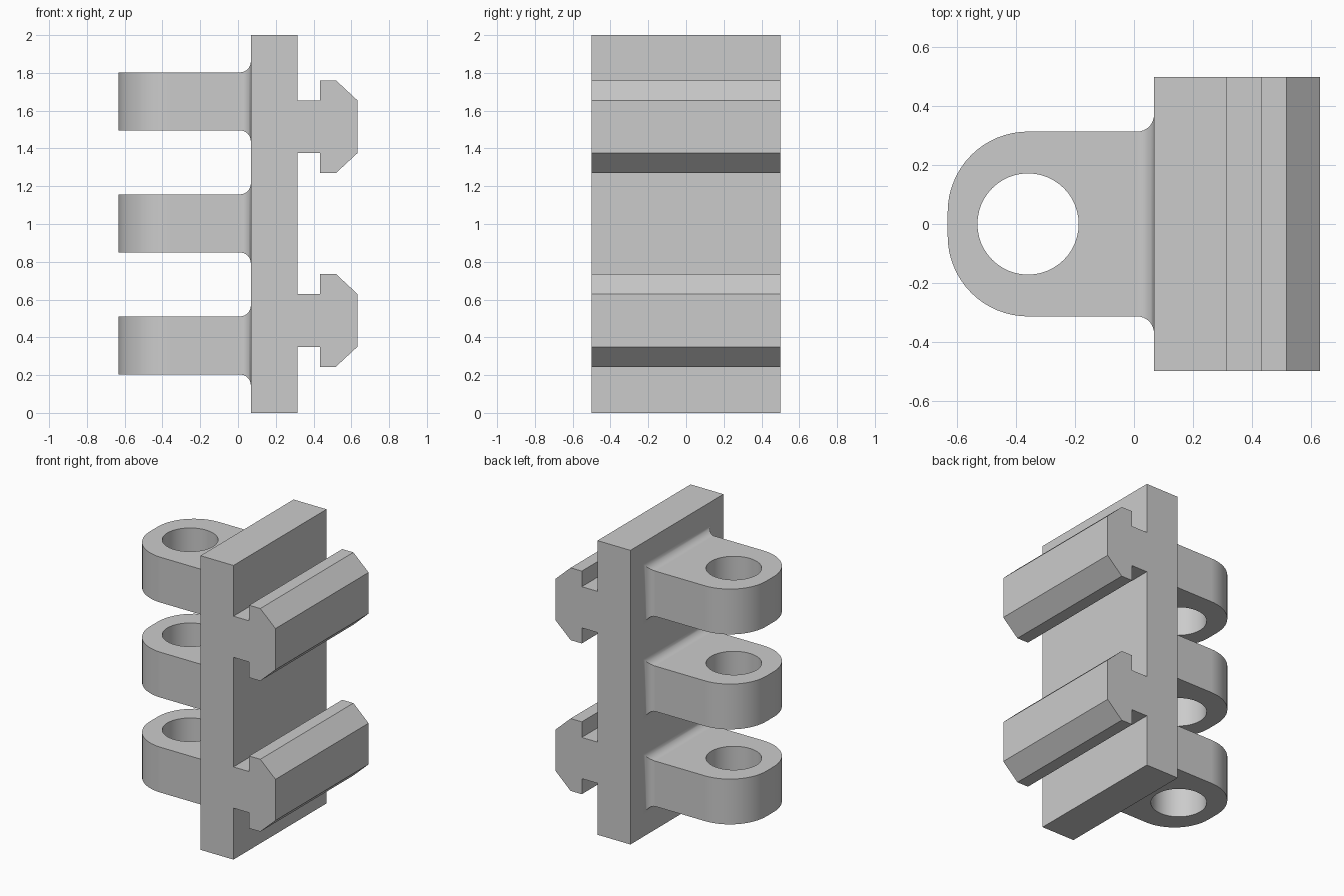
import bpy, bmesh
from math import sin, cos, pi, radians

cube = bpy.data.objects.get("Cube")
if cube:
    bpy.data.objects.remove(cube, do_unlink=True)

grey = bpy.data.materials.new("plain grey")
grey.use_nodes = True
grey.diffuse_color = (0.6, 0.6, 0.6, 1)
grey.node_tree.nodes["Principled BSDF"].inputs["Base Color"].default_value = (0.6, 0.6, 0.6, 1)


def finish(bm, name):
    bmesh.ops.recalc_face_normals(bm, faces=bm.faces)
    mesh = bpy.data.meshes.new(name)
    bm.to_mesh(mesh)
    bm.free()
    mesh.materials.append(grey)
    obj = bpy.data.objects.new(name, mesh)
    bpy.context.collection.objects.link(obj)
    return obj


def arc(cx, cy, r, start, end, steps):
    return [(cx + r * cos(start + (end - start) * i / steps),
             cy + r * sin(start + (end - start) * i / steps)) for i in range(steps + 1)]


def add_loop(bm, points):
    verts = [bm.verts.new((x, y, 0)) for x, y in points]
    return [bm.edges.new((verts[i - 1], verts[i])) for i in range(len(verts))]


PLATE_X, PLATE_BACK, HALF_DEPTH = 0.068, 0.316, 0.5
FILLET = 0.057


# Plate and its two T-shaped rails: one profile swept along the depth
def plate_with_rails():
    profile = [(PLATE_X, 0), (PLATE_BACK, 0)]
    rail = [(PLATE_BACK, -0.14), (0.434, -0.14), (0.434, -0.246), (0.518, -0.246), (0.632, -0.14)]
    for centre in (0.49, 1.515):
        profile += [(x, centre + z) for x, z in rail]
        profile += [(x, centre - z) for x, z in reversed(rail)]
    profile += [(PLATE_BACK, 2), (PLATE_X, 2)]
    bm = bmesh.new()
    front = [bm.verts.new((x, -HALF_DEPTH, z)) for x, z in profile]
    back = [bm.verts.new((x, HALF_DEPTH, z)) for x, z in profile]
    bm.faces.new(front)
    bm.faces.new(back[::-1])
    for i in range(len(profile)):
        bm.faces.new((front[i - 1], front[i], back[i], back[i - 1]))
    return finish(bm, "plate_with_rails")


# Rounded lug with a pin hole, flaring into the plate
def hinge_lug(name, bottom, height=0.308):
    half, corner, hole_x, hole_r = 0.314, 0.273, -0.36, 0.172
    root = PLATE_X - FILLET
    straight = half - corner
    outline = [(root, -half), (root, half)]
    outline += arc(hole_x, straight, corner, pi / 2, pi, 16)
    outline += arc(hole_x, -straight, corner, pi, 1.5 * pi, 16)
    bm = bmesh.new()
    edges = add_loop(bm, outline)
    edges += add_loop(bm, arc(hole_x, 0, hole_r, 0, 2 * pi, 48)[:-1])
    bmesh.ops.triangle_fill(bm, edges=edges, use_beauty=True)
    lid = bmesh.ops.extrude_face_region(bm, geom=bm.faces[:])["geom"]
    bmesh.ops.translate(bm, vec=(0, 0, height),
                        verts=[v for v in lid if isinstance(v, bmesh.types.BMVert)])

    # Concave fillet: widen the root face step by step
    end = next(f for f in bm.faces if all(v.co.x > root - 0.001 for v in f.verts))
    steps, widened = 8, 0
    for i in range(1, steps + 1):
        angle = pi / 2 * i / steps
        flare = FILLET * (1 - cos(angle))
        end = bmesh.ops.extrude_discrete_faces(bm, faces=[end])["faces"][0]
        for v in end.verts:
            v.co.x = root + FILLET * sin(angle)
            v.co.y += (flare - widened) * (1 if v.co.y > 0 else -1)
            v.co.z += (flare - widened) * (1 if v.co.z > height / 2 else -1)
        widened = flare
    bmesh.ops.delete(bm, geom=[end], context='FACES_ONLY')
    obj = finish(bm, name)
    obj.location.z = bottom
    return obj


plate_with_rails()
lugs = [hinge_lug(name, z) for name, z in
        (("lower_lug", 0.203), ("middle_lug", 0.849), ("upper_lug", 1.495))]

# Smooth the curves and keep the edges crisp
bpy.ops.object.select_all(action='DESELECT')
for lug in lugs:
    lug.select_set(True)
    bpy.context.view_layer.objects.active = lug
bpy.ops.object.shade_smooth_by_angle(angle=radians(30))
for lug in lugs:
    weighted = lug.modifiers.new("flat_sides", 'WEIGHTED_NORMAL')
    weighted.keep_sharp = True
